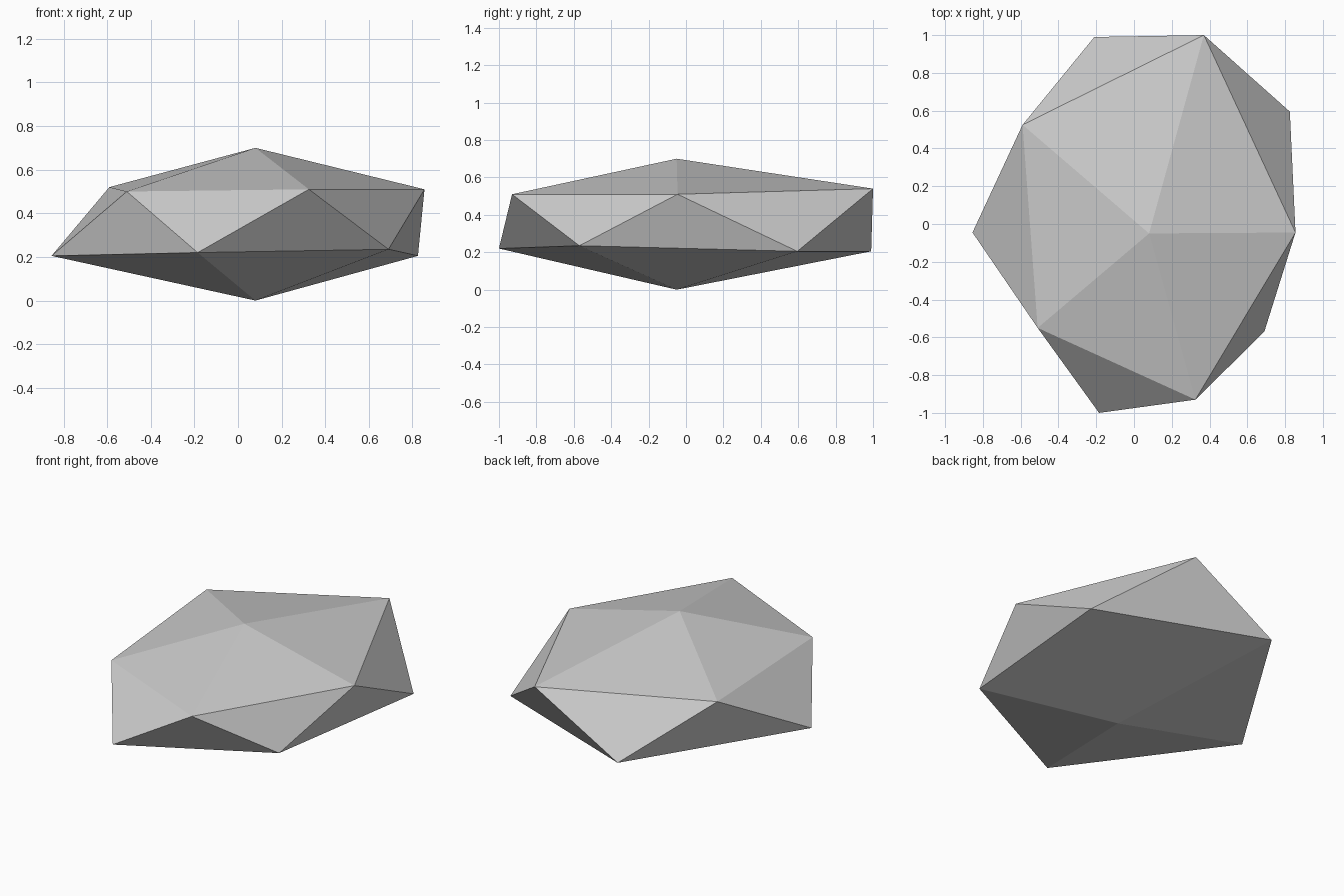
import bpy
import bmesh

cube = bpy.data.objects.get("Cube")
if cube:
    bpy.data.objects.remove(cube, do_unlink=True)

# Plain grey stone
stone = bpy.data.materials.new("grey stone")
stone.use_nodes = True
colour = (0.6, 0.6, 0.6, 1)
stone.diffuse_color = colour
stone.node_tree.nodes["Principled BSDF"].inputs["Base Color"].default_value = colour

# Two staggered five-sided rings between a crown and a foot
TOP = (0.08, -0.05, 0.70)
BOTTOM = (0.08, -0.05, 0)
UPPER = [(0.855, -0.045, 0.51), (0.37, 1, 0.54), (-0.59, 0.525, 0.52),
         (-0.51, -0.55, 0.50), (0.325, -0.93, 0.51)]
LOWER = [(0.825, 0.595, 0.205), (-0.21, 0.99, 0.205), (-0.855, -0.045, 0.205),
         (-0.185, -1, 0.22), (0.69, -0.57, 0.235)]

bm = bmesh.new()
top, bottom = bm.verts.new(TOP), bm.verts.new(BOTTOM)
upper = [bm.verts.new(p) for p in UPPER]
lower = [bm.verts.new(p) for p in LOWER]
for i in range(len(upper)):
    j = (i + 1) % len(upper)
    bm.faces.new((top, upper[i], upper[j]))
    bm.faces.new((upper[i], lower[i], upper[j]))
    bm.faces.new((lower[i], lower[j], upper[j]))
    bm.faces.new((bottom, lower[j], lower[i]))
bmesh.ops.recalc_face_normals(bm, faces=bm.faces)

mesh = bpy.data.meshes.new("rock")
bm.to_mesh(mesh)
bm.free()
mesh.materials.append(stone)
rock = bpy.data.objects.new("rock", mesh)
bpy.context.collection.objects.link(rock)
